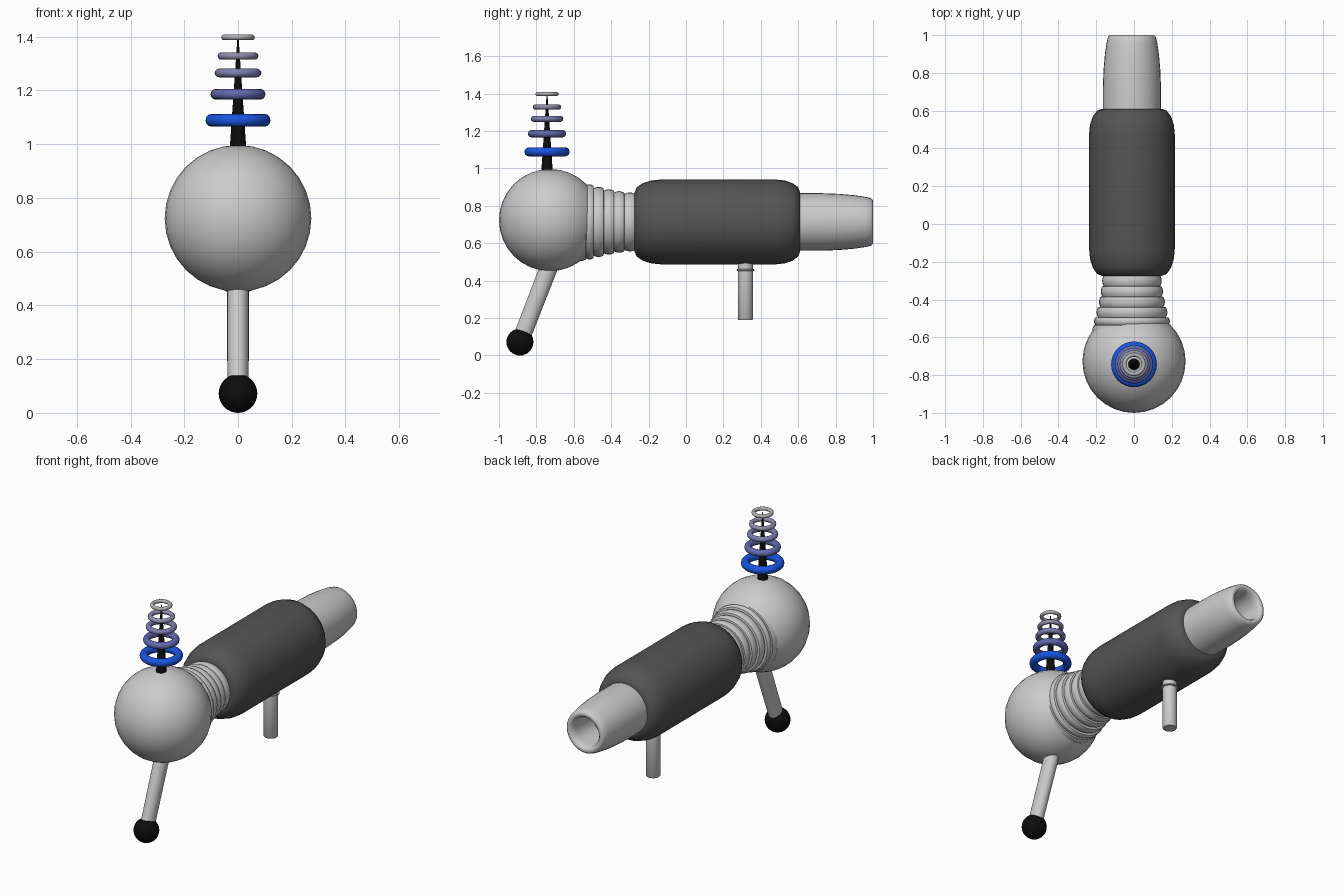
import bpy, bmesh, math
from mathutils import Vector, Matrix

if "Cube" in bpy.data.objects:
    bpy.data.objects.remove(bpy.data.objects["Cube"])


def mat(name, rgb):
    m = bpy.data.materials.new(name)
    m.diffuse_color = (*rgb, 1)
    m.use_nodes = True
    m.node_tree.nodes["Principled BSDF"].inputs["Base Color"].default_value = m.diffuse_color
    return m


BLACK = mat("black", (0.004, 0.004, 0.004))
DARK = mat("dark_grey", (0.09, 0.09, 0.09))


def finish(ob, name, material=None, angle=40):
    ob.name = name
    if material:
        ob.data.materials.append(material)
    bpy.ops.object.select_all(action='DESELECT')
    ob.select_set(True)
    bpy.context.view_layer.objects.active = ob
    bpy.ops.object.shade_smooth_by_angle(angle=math.radians(angle))
    return ob


def lathe(name, profile, start, direction, material=None, sides=32, squash=1.0, angle=40):
    """Revolve (distance, radius) points round an axis; radius 0 closes to a point."""
    bm = bmesh.new()
    rings = []
    for d, r in profile:
        if r == 0:
            rings.append([bm.verts.new((0, 0, d))])
        else:
            rings.append([bm.verts.new((squash * r * math.cos(t), r * math.sin(t), d))
                          for t in (2 * math.pi * i / sides for i in range(sides))])
    for a, b in zip(rings, rings[1:]):
        for i in range(sides):
            j = (i + 1) % sides
            quad = [a[i % len(a)], a[j % len(a)], b[j % len(b)], b[i % len(b)]]
            bm.faces.new(list(dict.fromkeys(quad)))
    bmesh.ops.recalc_face_normals(bm, faces=bm.faces)
    z = Vector(direction).normalized()
    x = Vector((1, 0, 0)) if abs(z.x) < 0.5 else Vector((0, 1, 0))
    y = z.cross(x)
    rot = Matrix((x, y, z)).transposed().to_4x4()
    bm.transform(Matrix.Translation(start) @ rot)
    me = bpy.data.meshes.new(name)
    bm.to_mesh(me)
    bm.free()
    ob = bpy.data.objects.new(name, me)
    bpy.context.collection.objects.link(ob)
    return finish(ob, name, material, angle)


def ball(name, loc, r, material=None):
    bpy.ops.mesh.primitive_uv_sphere_add(segments=32, ring_count=16, radius=r, location=loc)
    return finish(bpy.context.object, name, material)


# Round front chamber
ball("front_chamber", (0, -0.727, 0.724), 0.273)

AXIS = (-0.011, 0, 0.714)
BACK = (0, 1, 0)

# Dark main body with rounded shoulders
steps = [math.pi / 2 * i / 4 for i in range(5)]
front = [(-0.13 - 0.145 * math.cos(t), 0.158 + 0.069 * math.sin(t)) for t in steps]
rear = [(0.475 + 0.135 * math.cos(t), 0.158 + 0.069 * math.sin(t)) for t in reversed(steps)]
lathe("main_body", [(-0.275, 0)] + front + rear + [(0.61, 0)], AXIS, BACK, DARK)

# Ribbed neck: one bulge per rib, shrinking towards the body
edges = [-0.60, -0.535, -0.495, -0.44, -0.385, -0.33, -0.27]
radii = [0.210, 0.202, 0.188, 0.175, 0.165, 0.158]
neck = []
for a, b, r in zip(edges, edges[1:], radii):
    for i in range(5):
        t = i / 4
        neck.append((a + (b - a) * (0.02 + 0.96 * t), r - 0.008 + 0.008 * math.sin(math.pi * t)))
lathe("ribbed_neck", neck, AXIS, BACK, angle=30)

# Tapered hollow barrel
lathe("barrel", [(0.60, 0.154), (0.72, 0.154), (0.82, 0.150), (0.90, 0.143), (0.96, 0.134),
                 (0.99, 0.127), (1.0, 0.117), (0.998, 0.100), (0.985, 0.090), (0.95, 0.086),
                 (0.80, 0.082), (0.80, 0)], AXIS, BACK, angle=60)

# Slanted front leg with a black ball foot
foot = Vector((0, -0.888, 0.072))
hip = Vector((0, -0.722, 0.50))
lathe("front_leg", [(0, 0), (0, 0.046), ((hip - foot).length, 0.048), ((hip - foot).length, 0)],
      foot, hip - foot, squash=0.84)
ball("ball_foot", foot, 0.072, BLACK)

# Straight rear leg with a thin collar
lathe("rear_leg", [(0, 0), (0, 0.038), (0.004, 0.041), (0.262, 0.041), (0.264, 0.049),
                   (0.270, 0.049), (0.272, 0.041), (0.32, 0.041), (0.32, 0)],
      (0, 0.318, 0.19), (0, 0, 1))

# Antenna: black spike with shrinking rings
MAST = (0, -0.743, 0)
lathe("antenna_spike", [(0.98, 0), (0.98, 0.031), (1.40, 0.002), (1.40, 0)], MAST, (0, 0, 1), BLACK, 16)
rings = [(1.089, 0.121, 0.024, (0.01, 0.09, 0.75)),
         (1.186, 0.102, 0.020, (0.12, 0.14, 0.42)),
         (1.265, 0.087, 0.016, (0.20, 0.21, 0.42)),
         (1.328, 0.076, 0.0135, (0.27, 0.27, 0.42)),
         (1.398, 0.062, 0.011, (0.45, 0.45, 0.47))]
for n, (z, outer, tube, rgb) in enumerate(rings, 1):
    bpy.ops.mesh.primitive_torus_add(major_segments=32, minor_segments=12, major_radius=outer - tube,
                                     minor_radius=tube, location=(0, MAST[1], z))
    finish(bpy.context.object, f"antenna_ring_{n}", mat(f"ring_{n}", rgb))
